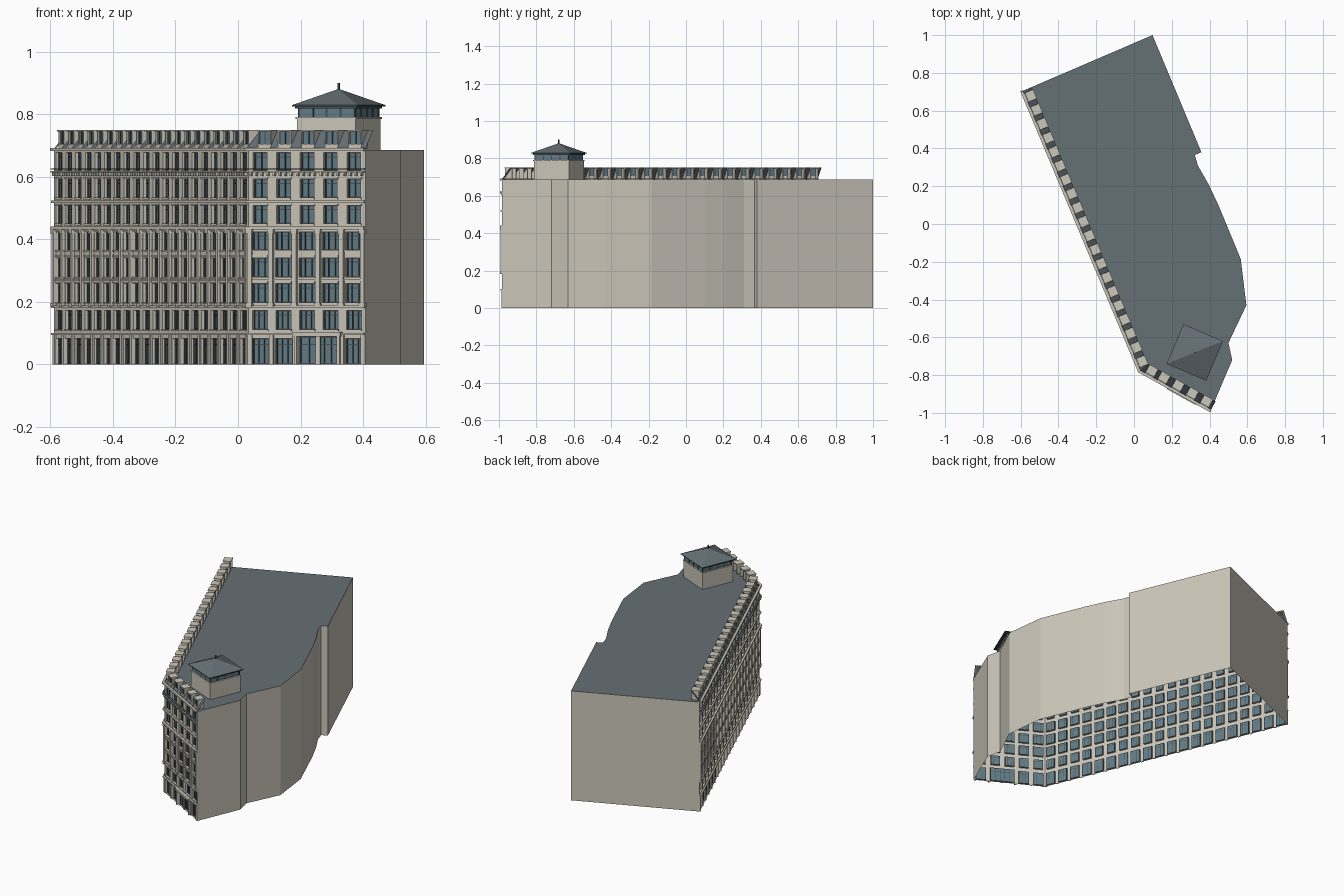
import bpy, bmesh, math
from mathutils import Vector, Matrix

if "Cube" in bpy.data.objects:
    bpy.data.objects.remove(bpy.data.objects["Cube"])

def material(name, c):
    m = bpy.data.materials.new(name)
    m.diffuse_color = (*c, 1)
    m.use_nodes = True
    m.node_tree.nodes["Principled BSDF"].inputs["Base Color"].default_value = m.diffuse_color
    return m

STONE = material("stone", (0.60, 0.57, 0.49))
SLATE = material("slate", (0.13, 0.16, 0.175))
GLASS = material("glass", (0.12, 0.20, 0.24))
FRAME = material("frame", (0.06, 0.08, 0.09))
parts = {}

def part(name, mat):
    if name not in parts:
        parts[name] = (bmesh.new(), mat)
    return parts[name][0]

def face(bm, pts):
    bm.faces.new([bm.verts.new(p) for p in pts])

# Street fronts: long left one and short front one, meeting at a mitred corner
A, B, C = Vector((-0.588, 0.705, 0)), Vector((0.033, -0.775, 0)), Vector((0.408, -0.983, 0))

class Front:
    def __init__(self, a, b, bays):
        self.a, self.len = a, (b - a).length
        self.dir = (b - a).normalized()
        self.out = Vector((self.dir.y, -self.dir.x, 0))
        self.bays, self.bay = bays, self.len / bays

    def p(self, u, z, d=0.0):
        return self.a + self.dir * u + self.out * d + Vector((0, 0, z))

    def quad(self, bm, u0, u1, z0, z1, d=0.0):
        if u1 - u0 > 1e-5 and z1 - z0 > 1e-5:
            face(bm, [self.p(u0, z0, d), self.p(u1, z0, d), self.p(u1, z1, d), self.p(u0, z1, d)])

    def box(self, bm, u0, u1, z0, z1, d0, d1):
        v = [bm.verts.new(self.p(u, z, d)) for d in (d0, d1) for z in (z0, z1) for u in (u0, u1)]
        for f in ((0, 2, 3, 1), (4, 5, 7, 6), (0, 1, 5, 4), (2, 6, 7, 3), (0, 4, 6, 2), (1, 3, 7, 5)):
            bm.faces.new([v[i] for i in f])

left, front = Front(A, B, 20), Front(B, C, 5)
m = (left.out + front.out) / (1 + left.out.dot(front.out))

def line(d, z):
    return [p + o * d + Vector((0, 0, z)) for p, o in ((A, left.out), (B, m), (C, front.out))]

def band(name, z0, z1, d, mat=STONE):
    bm = part(name, mat)
    i0, i1, o0, o1 = line(0, z0), line(0, z1), line(d, z0), line(d, z1)
    for k in (0, 1):
        for lo, hi in ((o0, o1), (o1, i1), (i0, o0)):
            face(bm, [lo[k], lo[k + 1], hi[k + 1], hi[k]])
    face(bm, [i0[0], o0[0], o1[0], i1[0]])
    face(bm, [o0[2], i0[2], i1[2], o1[2]])

# Window bay: wall around an opening, reveals, glass and glazing bars
R = -0.012
def window(f, b0, b1, f0, f1, w0, w1, z0, z1, bars, transom):
    wall, fr = part("street_wall", STONE), part("window_frames", FRAME)
    f.quad(wall, b0, w0, f0, f1)
    f.quad(wall, w1, b1, f0, f1)
    f.quad(wall, w0, w1, f0, z0)
    f.quad(wall, w0, w1, z1, f1)
    ring = [(w0, z0), (w1, z0), (w1, z1), (w0, z1)]
    for (ua, za), (ub, zb) in zip(ring, ring[1:] + ring[:1]):
        face(wall, [f.p(ua, za), f.p(ub, zb), f.p(ub, zb, R), f.p(ua, za, R)])
    f.quad(part("window_glass", GLASS), w0, w1, z0, z1, R)
    t = 0.0016
    for s in [0] + bars + [1]:
        u = w0 + t + (w1 - w0 - 2 * t) * s
        f.box(fr, u - t, u + t, z0, z1, R, R + 0.004)
    for z in (z0 + t, z0 + (z1 - z0) * transom, z1 - t):
        f.box(fr, w0, w1, z - t, z + t, R, R + 0.003)

# Floors: bottom, top, window bottom, window top, width ratio, bars
floors = [(0, 0.10, 0.002, 0.083, 0.72, [0.33, 0.67]),
          (0.10, 0.187, 0.112, 0.172, 0.64, [0.3, 0.7]),
          (0.187, 0.27, 0.198, 0.258, 0.70, [0.28, 0.72]),
          (0.27, 0.353, 0.28, 0.341, 0.70, [0.28, 0.72]),
          (0.353, 0.435, 0.366, 0.424, 0.70, [0.28, 0.72]),
          (0.435, 0.522, 0.45, 0.508, 0.58, [0.5]),
          (0.522, 0.61, 0.533, 0.593, 0.58, [0.5]),
          (0.61, 0.69, 0.62, 0.677, 0.58, [0.5])]
trim = part("sills_and_brackets", STONE)
for f in (left, front):
    for n, (f0, f1, z0, z1, r, bars) in enumerate(floors):
        for i in range(f.bays):
            b0, b1 = i * f.bay, (i + 1) * f.bay
            c, h = (b0 + b1) / 2, f.bay * r / 2
            if f is front and n == 0 and i in (2, 3):
                continue
            window(f, b0, b1, f0, f1, c - h, c + h, z0, z1, bars, 0.77)
            if n:
                f.box(trim, c - h - .003, c + h + .003, z0 - .005, z0, 0, .004)
            if n in (5, 6):
                f.box(trim, c - h - .004, c + h + .004, z1, z1 + .005, 0, .004)
            if n in (2, 3, 4):  # spandrel panels between the giant pilasters
                f.box(trim, c - h, c + h, z1 + .002, f1 - .003, 0, .004)
            if n == 6:  # brackets under the upper balcony
                for s in (-.36, -.12, .12, .36):
                    u = c + s * f.bay
                    f.box(trim, u - .003, u + .003, .602, .614, 0, .010)
    # Giant pilasters with base and cap, and lower piers
    pil = part("pilasters", STONE)
    for i in range(f.bays + 1):
        u = min(max(i * f.bay, .008), f.len - .008)
        f.box(pil, u - .008, u + .008, .187, .432, 0, .009)
        f.box(pil, u - .011, u + .011, .183, .197, 0, .012)
        f.box(pil, u - .011, u + .011, .418, .432, 0, .012)
        f.box(pil, u - .008, u + .008, 0, .096, 0, .005)

# Main entrance: double-width opening with projecting surround and canopy
mid, hw = 3 * front.bay, 0.073
window(front, 2 * front.bay, 4 * front.bay, 0, 0.10, mid - hw, mid + hw, 0.002, 0.088,
       [0.22, 0.4, 0.5, 0.6, 0.78], 0.72)
ent = part("entrance_surround", STONE)
for s in (-1, 1):
    u = mid + s * (hw + .005)
    front.box(ent, u - .005, u + .005, 0, .094, 0, .014)
front.box(ent, mid - hw - .014, mid + hw + .014, .090, .103, 0, .018)

# Horizontal string courses and cornices
for z0, z1, d in ((.094, .101, .010), (.181, .188, .010), (.267, .273, .006), (.432, .441, .013),
                  (.516, .524, .010), (.613, .619, .013), (.682, .692, .014)):
    band("cornices", z0, z1, d)
band("balcony_rail", .624, .626, .012, FRAME)

# Mansard slope, left open behind each dormer, with box dormers
SL, Z0, Z1 = -0.05, 0.69, 0.75
man, dor = part("mansard_slope", SLATE), part("dormers", STONE)
lo, hi = line(0, Z0), line(SL, Z1)
for k, f in enumerate((left, front)):
    pl, ph = lo[k], hi[k]
    for i in range(f.bays):
        c, h = (i + .5) * f.bay, .024
        if f is front and i == 0:
            c += .012
        face(man, [pl, f.p(c - h, Z0), f.p(c - h, Z1, SL), ph])
        pl, ph = f.p(c + h, Z0), f.p(c + h, Z1, SL)
        a, b, t = c - h, c + h, .004
        f.box(dor, a, a + t, Z0, Z1, SL, -.008)
        f.box(dor, b - t, b, Z0, Z1, SL, -.008)
        f.box(dor, a - .002, b + .002, Z1 - .005, Z1, SL - .002, -.004)
        f.box(dor, a + t, b - t, Z0, Z0 + .015, -.014, -.008)
        f.quad(part("window_glass", GLASS), a + t, b - t, Z0 + .015, Z1 - .005, -.013)
        f.box(part("window_frames", FRAME), c - .0015, c + .0015, Z0 + .015, Z1 - .005, -.013, -.010)
    face(man, [pl, lo[k + 1], hi[k + 1], ph])

# Plain rear walls (open underneath) and flat roof
back = [(0.408, -0.983), (0.52, -0.72), (0.50, -0.63), (0.595, -0.43), (0.565, -0.185), (0.447, 0.10),
        (0.395, 0.21), (0.338, 0.31), (0.322, 0.365), (0.357, 0.38), (0.098, 1.0), (-0.588, 0.705)]
H = 0.686
for p, q in zip(back, back[1:]):
    face(part("rear_walls", STONE), [(*p, 0), (*q, 0), (*q, H), (*p, H)])
face(part("flat_roof", SLATE), [(*p, H) for p in back] + [(B.x, B.y, H)])

# Roof pavilion: square base, glazed band, eaves, pyramid roof and finial
base = Matrix.Translation((0.322, -0.68, 0)) @ Matrix.Rotation(math.radians(-23), 4, 'Z')
def block(name, mat, w, z0, z1, x=0, y=0):
    bmesh.ops.create_cube(part(name, mat), size=1, matrix=base @ Matrix.Translation((x, y, (z0 + z1) / 2))
                          @ Matrix.Diagonal((w, w, z1 - z0, 1)))
block("pavilion_base", STONE, .204, .684, .785)
block("pavilion_base", STONE, .210, .785, .791)
block("pavilion_glass", GLASS, .194, .791, .822)
for i in range(5):
    s = -.096 + .048 * i
    for x, y in ((s, -.096), (s, .096), (-.096, s), (.096, s)):
        block("pavilion_posts", FRAME, .006, .791, .822, x, y)
block("pavilion_eaves", FRAME, .212, .818, .825)
block("pavilion_eaves", SLATE, .228, .825, .829)
bmesh.ops.create_cone(part("pavilion_roof", SLATE), cap_ends=True, segments=4, radius1=.228 / math.sqrt(2),
                      radius2=0, depth=.052, matrix=base @ Matrix.Translation((0, 0, .855))
                      @ Matrix.Rotation(math.pi / 4, 4, 'Z'))
block("finial", FRAME, .006, .875, .90)

for name, (bm, mat) in parts.items():
    me = bpy.data.meshes.new(name)
    bm.to_mesh(me)
    bm.free()
    me.materials.append(mat)
    bpy.context.collection.objects.link(bpy.data.objects.new(name, me))
